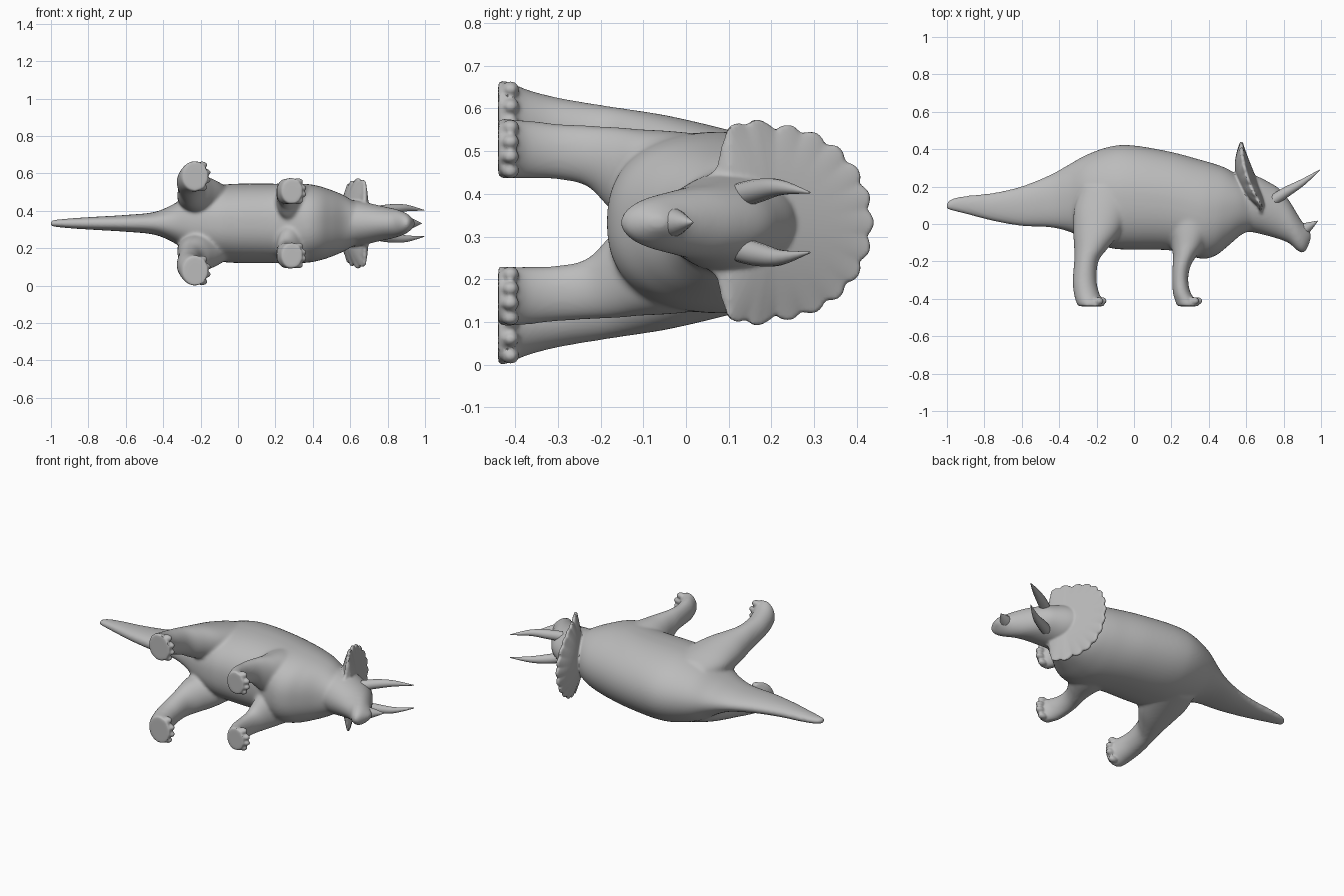
import bpy, bmesh, math
from mathutils import Vector

if "Cube" in bpy.data.objects:
    bpy.data.objects.remove(bpy.data.objects["Cube"])

MID = 0.333  # the animal lies on its side: x forward, y is its up, z its width

hide = bpy.data.materials.new("grey hide")
hide.diffuse_color = (0.5, 0.5, 0.5, 1)
hide.use_nodes = True
hide.node_tree.nodes["Principled BSDF"].inputs["Base Color"].default_value = hide.diffuse_color


def finish(name, bm):
    bmesh.ops.recalc_face_normals(bm, faces=bm.faces)
    me = bpy.data.meshes.new(name)
    bm.to_mesh(me)
    bm.free()
    me.materials.append(hide)
    ob = bpy.data.objects.new(name, me)
    bpy.context.collection.objects.link(ob)
    return ob


def spline(rows, steps):
    """Catmull-Rom through rows of numbers"""
    out = []
    for i in range(len(rows) - 1):
        p = [rows[max(0, min(len(rows) - 1, i + k))] for k in (-1, 0, 1, 2)]
        for s in range(steps):
            t = s / steps
            out.append([0.5 * (2 * b + (c - a) * t + (2 * a - 5 * b + 4 * c - d) * t * t
                               + (3 * b - a - 3 * c + d) * t ** 3) for a, b, c, d in zip(*p)])
    return out + [list(rows[-1])]


def skin(name, rings):
    bm = bmesh.new()
    vs = [[bm.verts.new(p) for p in r] for r in rings]
    n = len(vs[0])
    for a, b in zip(vs, vs[1:]):
        for i in range(n):
            bm.faces.new((a[i], a[(i + 1) % n], b[(i + 1) % n], b[i]))
    bm.faces.new(vs[0])
    bm.faces.new(vs[-1])
    return finish(name, bm)


ANG = [2 * math.pi * i / 56 for i in range(56)]


def trunk(name, rows, e=1.0):
    """rows: x, top, bottom, half width; e below 1 makes the underside fuller"""
    def pt(a):
        c, s = math.cos(a), math.sin(a)
        k = e if s < 0 else 1
        return math.copysign(abs(c) ** k, c), math.copysign(abs(s) ** k, s)
    return skin(name, [[(x, (t + b) / 2 + (t - b) / 2 * pt(a)[1], MID + w * pt(a)[0])
                        for a in ANG] for x, t, b, w in spline(rows, 6)])


def leg(name, rows, side):
    """rows: y, back x, front x, inner z, outer z"""
    return skin(name, [[((p + q) / 2 + (q - p) / 2 * math.cos(a), y,
                         MID + side * ((i + o) / 2 + (o - i) / 2 * math.sin(a)))
                        for a in ANG] for y, p, q, i, o in spline(rows, 6)])


def horn(name, rows):
    """rows: x, y, z, radius"""
    pts = spline(rows, 5)
    rings = []
    for i, (x, y, z, r) in enumerate(pts):
        d = Vector(pts[min(i + 1, len(pts) - 1)][:3]) - Vector(pts[max(i - 1, 0)][:3])
        u = d.cross(Vector((0, 0, 1))).normalized()
        v = d.cross(u).normalized()
        rings.append([Vector((x, y, z)) + r * (u * math.cos(a) + v * math.sin(a)) for a in ANG[::4]])
    return skin(name, rings)


def ball(name, loc, size):
    bm = bmesh.new()
    bmesh.ops.create_uvsphere(bm, u_segments=12, v_segments=8, radius=1)
    for v in bm.verts:
        v.co = Vector([c * s + l for c, s, l in zip(v.co, size, loc)])
    return finish(name, bm)


def fuse(parts, voxel, rounds):
    """Join the parts into one softened skin"""
    bpy.ops.object.select_all(action='DESELECT')
    for p in parts:
        p.select_set(True)
    bpy.context.view_layer.objects.active = parts[0]
    bpy.ops.object.join()
    m = parts[0].modifiers.new("fuse", 'REMESH')
    m.mode, m.voxel_size, m.use_smooth_shade = 'VOXEL', voxel, True
    m = parts[0].modifiers.new("soften", 'SMOOTH')
    m.factor, m.iterations = 0.5, rounds
    bpy.ops.object.convert(target='MESH')
    return bpy.context.view_layer.objects.active


# Tail, body and neck
parts = [trunk("body", [
    (-1.004, .11, .08, .016), (-.97, .138, .07, .02), (-.88, .154, .048, .028),
    (-.75, .168, .015, .036), (-.6, .203, -.011, .045), (-.45, .263, -.018, .06),
    (-.35, .317, -.04, .10), (-.25, .372, -.085, .16), (-.12, .416, -.13, .2),
    (0, .42, -.137, .212), (.2, .385, -.142, .212), (.35, .345, -.184, .212),
    (.43, .322, -.172, .2), (.5, .295, -.12, .178), (.57, .25, -.06, .148),
    (.63, .2, -.03, .11)], .85)]

# Head down to the beak
parts.append(trunk("head", [
    (.53, .27, -.07, .13), (.6, .27, -.042, .125), (.66, .255, -.05, .118),
    (.72, .225, -.065, .104), (.78, .187, -.083, .09), (.83, .125, -.104, .08),
    (.87, .06, -.14, .068), (.9, .012, -.155, .054), (.922, -.012, -.14, .038),
    (.945, -.045, -.085, .014)]))

HIND = [(.2, -.28, .0, .06, .19), (.08, -.32, -.02, .05, .222), (-.04, -.325, -.07, .05, .25),
        (-.13, -.32, -.14, .075, .265), (-.2, -.32, -.19, .112, .276), (-.3, -.328, -.2, .148, .293),
        (-.37, -.322, -.186, .163, .311), (-.41, -.312, -.166, .168, .328),
        (-.44, -.3, -.155, .17, .338)]
FORE = [(.1, .18, .42, .06, .2), (-.03, .19, .41, .03, .214), (-.11, .2, .378, .01, .219),
        (-.17, .208, .335, .025, .225), (-.23, .206, .301, .083, .228), (-.3, .204, .29, .1, .232),
        (-.37, .208, .304, .102, .24), (-.41, .22, .335, .102, .243), (-.44, .23, .35, .1, .245)]
toes = []
for s in (1, -1):
    parts.append(leg("hind_leg", HIND, s))
    parts.append(leg("front_leg", FORE, s))
    # Toes
    for k in range(4):
        f = (k - 1.5) / 1.5
        toes.append(ball("toe", (-.172 - .02 * f * f, -.411, MID + s * (.252 + .06 * f)),
                         (.029, .021, .019)))
        toes.append(ball("toe", (.34 - .02 * f * f, -.411, MID + s * (.172 + .051 * f)),
                         (.029, .021, .018)))
body = fuse(parts, 0.008, 14)

# Neck shield: a scalloped lens, its lower lobes running down into the cheeks
bm = bmesh.new()
N, R = 220, 12
CY = .209
LOBE = [row[0] for row in spline([(.22,), (.24,), (.232,), (.19,), (.195,), (.2,), (.2,)], 10)]


def shield_point(r, a, side):
    s = math.sin(a)
    if s < 0:  # lower half: wide corners, notched in towards the cheeks
        rad = LOBE[min(60, round(math.asin(-s) / (math.pi / 2) * 60))]
    else:
        rad = .22
    scallop = .014 * (abs(math.sin(a * 11)) - .2) * r ** 6 if s > -.5 else 0
    rad += scallop
    y, z = CY + r * rad * s, r * rad * math.cos(a)
    x = .574 + .9 * (.44 - max(y, .1)) ** 2
    bulge = .007 + (.04 if side > 0 else .055) * (1 - r * r)
    return x + side * bulge, y, MID + z


for side in (1, -1):
    grid = [[bm.verts.new(shield_point(j / R, 2 * math.pi * i / N, side)) for i in range(N)]
            for j in range(1, R + 1)]
    hub = bm.verts.new(shield_point(0, 0, side))
    for i in range(N):
        k = (i + 1) % N
        bm.faces.new((hub, grid[0][i], grid[0][k]))
        for a, b in zip(grid, grid[1:]):
            bm.faces.new((a[i], b[i], b[k], a[k]))
    if side > 0:
        rim = grid[-1]
for i in range(N):
    k = (i + 1) % N
    bm.faces.new((rim[i], rim[k], grid[-1][k], grid[-1][i]))
shield = finish("neck_shield", bm)
body = fuse([body, shield] + toes, 0.006, 3)

# Brow horns and nose horn
horns = [horn("brow_horn", [(.75, .13, MID + s * .064, .03), (.82, .175, MID + s * .076, .027),
                            (.9, .222, MID + s * .082, .018), (.995, .29, MID + s * .07, .002)])
         for s in (1, -1)]
horns.append(horn("nose_horn", [(.87, -.05, MID, .042), (.92, -.022, MID, .03), (.982, .016, MID, .002)]))

for ob in [body] + horns:
    bpy.ops.object.select_all(action='DESELECT')
    ob.select_set(True)
    bpy.context.view_layer.objects.active = ob
    bpy.ops.object.shade_smooth_by_angle(angle=math.radians(40))
